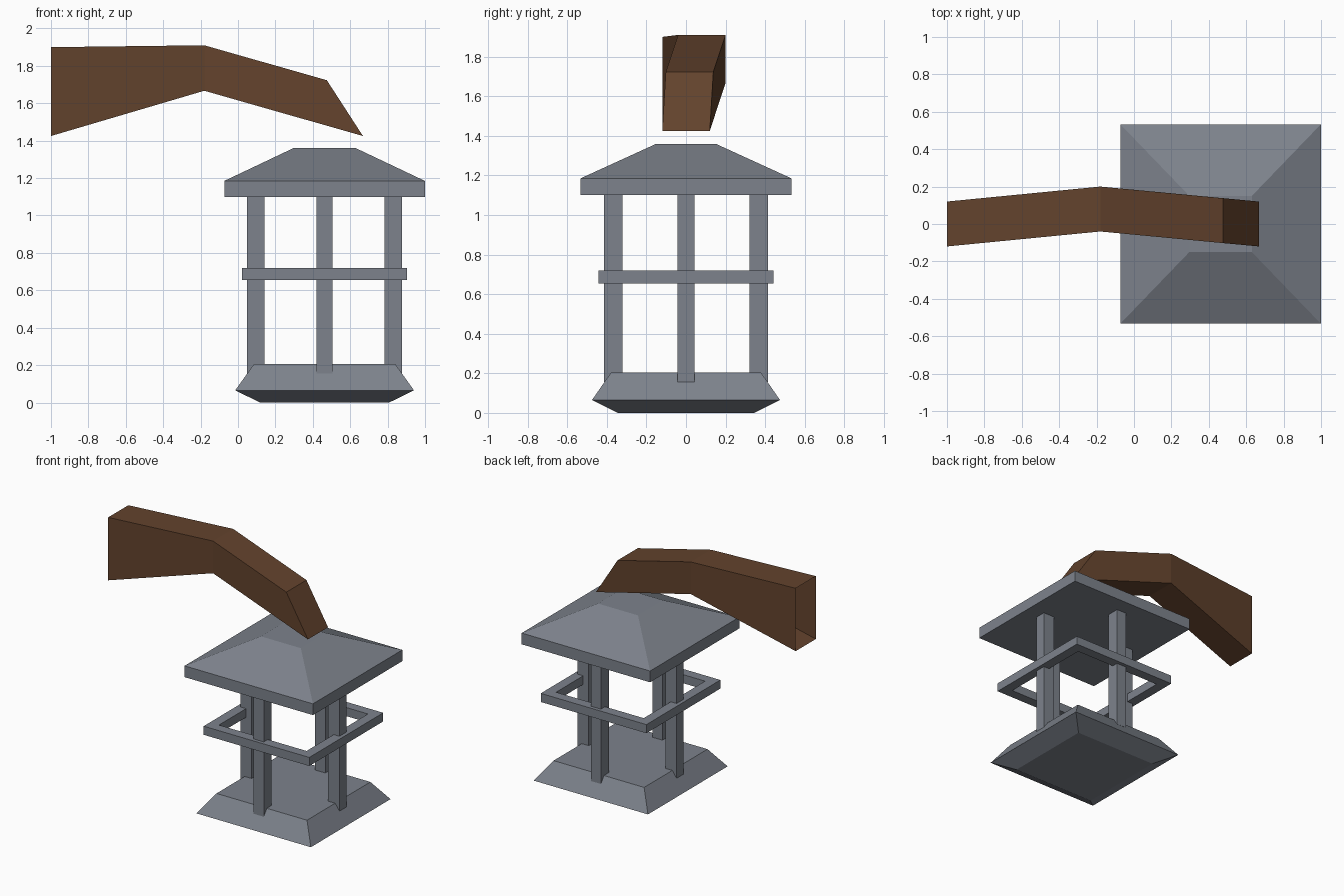
import bpy, math
from mathutils import Matrix, Vector

if "Cube" in bpy.data.objects:
    bpy.data.objects.remove(bpy.data.objects["Cube"])

CX = 0.463  # lantern centre line


def material(name, rgb):
    m = bpy.data.materials.new(name)
    m.diffuse_color = (*rgb, 1)
    m.use_nodes = True
    m.node_tree.nodes["Principled BSDF"].inputs["Base Color"].default_value = m.diffuse_color
    return m


metal = material("grey_metal", (0.205, 0.225, 0.262))
wood = material("brown_wood", (0.125, 0.056, 0.026))


def add_mesh(name, verts, faces, mat):
    me = bpy.data.meshes.new(name)
    me.from_pydata(verts, [], faces)
    me.materials.append(mat)
    ob = bpy.data.objects.new(name, me)
    bpy.context.collection.objects.link(ob)
    return ob


def loft(name, sections, mat, cap_start=True, cap_end=True):
    """Join four-cornered sections listed counter-clockwise seen from the end."""
    verts = [v for s in sections for v in s]
    faces = []
    for i in range(len(sections) - 1):
        for j in range(4):
            k = (j + 1) % 4
            faces.append((4*i + j, 4*i + k, 4*i + 4 + k, 4*i + 4 + j))
    n = len(verts)
    if cap_start:
        faces.append((3, 2, 1, 0))
    if cap_end:
        faces.append((n - 4, n - 3, n - 2, n - 1))
    return add_mesh(name, verts, faces, mat)


def rect(x, y, hx, hy, z):
    return [(x - hx, y - hy, z), (x + hx, y - hy, z),
            (x + hx, y + hy, z), (x - hx, y + hy, z)]


# Base: flared plinth
loft("base", [rect(CX, 0, 0.345, 0.345, 0), rect(CX, 0, 0.478, 0.475, 0.065),
              rect(CX, 0, 0.378, 0.378, 0.205)], metal)

# Roof: eave slab with a truncated pyramid
loft("roof", [rect(CX, 0, 0.536, 0.533, 1.10), rect(CX, 0, 0.536, 0.533, 1.185),
              rect(CX, 0, 0.167, 0.15, 1.36)], metal)

# Posts: one at the middle of each side
for i, side in enumerate(("right", "back", "left", "front")):
    a = i * math.pi / 2
    hx, hy = (0.047, 0.042) if i % 2 == 0 else (0.042, 0.047)
    px, py = CX + 0.367 * math.cos(a), 0.367 * math.sin(a)
    loft(side + "_post", [rect(px, py, hx, hy, 0.155), rect(px, py, hx, hy, 1.10)], metal)

# Rail: square ring around the posts
out, inn = 0.441, 0.366
rings = [(out, 0.655), (out, 0.72), (inn, 0.72), (inn, 0.655), (out, 0.655)]
rail = [v for h, z in rings[:4] for v in rect(CX, 0, h, h, z)]
rail_faces = [(4*i + j, 4*i + (j + 1) % 4, 4*((i + 1) % 4) + (j + 1) % 4, 4*((i + 1) % 4) + j)
              for i in range(4) for j in range(4)]
add_mesh("rail", rail, rail_faces, metal)


# Hanging arm: bent beam, open at the wall end
def arm_section(xb, zb, xt, zt, yb, yt, h=0.12):
    return [(xb, yb - h, zb), (xb, yb + h, zb), (xt, yt + h, zt), (xt, yt - h, zt)]


loft("arm", [arm_section(-1, 1.425, -1, 1.90, 0, 0),
             arm_section(-0.18, 1.667, -0.18, 1.91, 0.08, 0.08),
             arm_section(0.668, 1.425, 0.475, 1.723, 0, 0.018)],
     wood, cap_start=False)
